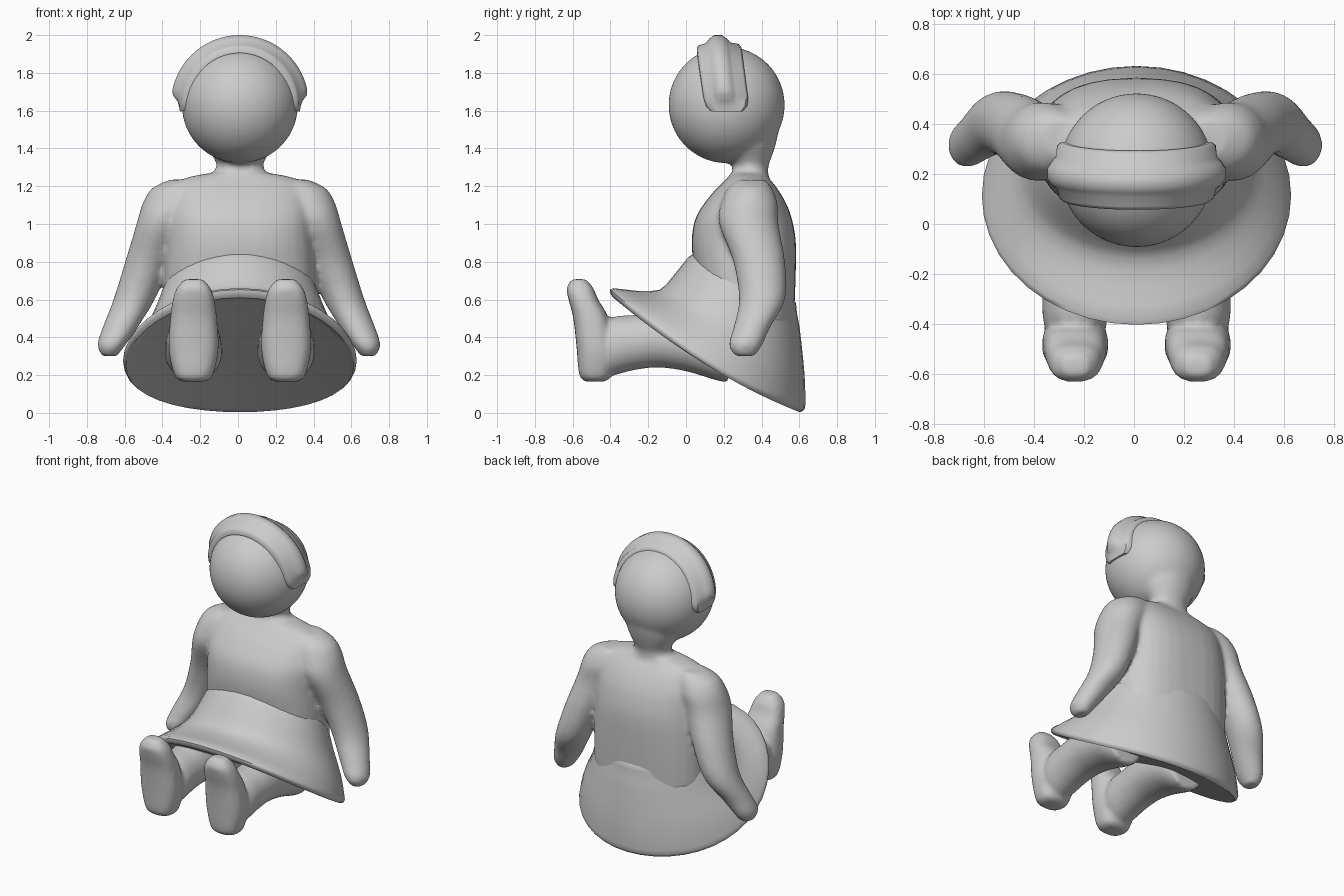
import bpy, bmesh, math

if "Cube" in bpy.data.objects:
    bpy.data.objects.remove(bpy.data.objects["Cube"])

CX = 0.01  # symmetry plane of the figure


def spline(rings, sub):
    """Catmull-Rom interpolation between rings."""
    out = []
    n = len(rings)
    for i in range(n - 1):
        p0, p1, p2, p3 = rings[max(i - 1, 0)], rings[i], rings[i + 1], rings[min(i + 2, n - 1)]
        for k in range(sub):
            t = k / sub
            out.append([b + 0.5 * t * (c - a + t * (2 * a - 5 * b + 4 * c - d + t * (3 * (b - c) + d - a)))
                        for a, b, c, d in zip(p0, p1, p2, p3)])
    out.append(rings[-1])
    return out


def loft(bm, rings, seg=32, sub=4, power=2.0, sag=0.0):
    """Rings are (x, y1, z1, y2, z2, half_width): ovals between two side-view points."""
    loops = []
    for x, y1, z1, y2, z2, hw in spline(rings, sub):
        loop = []
        for i in range(seg):
            a = 2 * math.pi * i / seg
            c, s = math.cos(a), math.sin(a)
            drop = sag * (hw * c / 0.6) ** 2
            c = math.copysign(abs(c) ** (2 / power), c)
            s = math.copysign(abs(s) ** (2 / power), s)
            loop.append(bm.verts.new((CX + x + hw * c,
                                      (y1 + y2) / 2 + s * (y2 - y1) / 2,
                                      (z1 + z2) / 2 + s * (z2 - z1) / 2 - drop)))
        loops.append(loop)
    skin(bm, loops)


def skin(bm, loops):
    n = len(loops[0])
    for a, b in zip(loops, loops[1:]):
        for i in range(n):
            j = (i + 1) % n
            bm.faces.new((a[i], a[j], b[j], b[i]))
    bm.faces.new(loops[0][::-1])
    bm.faces.new(loops[-1])


def finish(bm, name, voxel=0.0, smooth=6, angle=45):
    bmesh.ops.recalc_face_normals(bm, faces=bm.faces[:])
    mesh = bpy.data.meshes.new(name)
    bm.to_mesh(mesh)
    bm.free()
    ob = bpy.data.objects.new(name, mesh)
    bpy.context.collection.objects.link(ob)
    bpy.ops.object.select_all(action='DESELECT')
    ob.select_set(True)
    bpy.context.view_layer.objects.active = ob
    if voxel:
        # fuse overlapping lofts into one soft skin
        r = ob.modifiers.new("fuse", 'REMESH')
        r.mode = 'VOXEL'
        r.voxel_size = voxel
        r.use_smooth_shade = True
        s = ob.modifiers.new("soften", 'SMOOTH')
        s.factor = 0.5
        s.iterations = smooth
    else:
        bpy.ops.object.shade_smooth_by_angle(angle=math.radians(angle))
    return ob


# Body: boxy torso, neck, round head and arms fused together
bm = bmesh.new()
loft(bm, [(0, *r) for r in [
    (.07, .55, .57, .45, .40), (.045, .75, .58, .70, .40),
    (.03, .90, .582, .90, .39), (.05, 1.03, .56, 1.03, .385),
    (.12, 1.14, .525, 1.12, .375), (.19, 1.215, .475, 1.20, .345),
    (.225, 1.25, .44, 1.24, .28), (.24, 1.27, .43, 1.265, .17)]], power=2.5)
# Neck widening into the back of the head
loft(bm, [(0, *r) for r in [
    (.22, 1.22, .44, 1.22, .18), (.25, 1.30, .435, 1.30, .125),
    (.22, 1.35, .452, 1.35, .14), (.16, 1.42, .475, 1.42, .18),
    (.12, 1.52, .495, 1.52, .20), (.12, 1.60, .49, 1.60, .18)]])
bmesh_head = bmesh.ops.create_uvsphere(bm, u_segments=48, v_segments=32, radius=0.308)
bmesh.ops.translate(bm, verts=bmesh_head["verts"], vec=(CX, .215, 1.63))
for s in (-1, 1):
    loft(bm, [(s * x - (.01 if s < 0 else 0), y1, z, y2, z, hw) for x, y1, y2, z, hw in [
        (.28, .27, .42, 1.235, .08), (.32, .22, .455, 1.19, .135),
        (.355, .185, .485, 1.11, .15), (.40, .175, .49, 1.0, .138),
        (.475, .25, .525, .80, .123), (.55, .28, .525, .60, .11),
        (.625, .25, .445, .45, .093), (.67, .225, .405, .36, .075),
        (.68, .26, .365, .30, .04)]], 24)
finish(bm, "body", 0.016, 7)

# Legs with upright feet
bm = bmesh.new()
for s in (-1, 1):
    x = s * 0.245
    loft(bm, [(x, *r) for r in [
        (.27, .40, .22, .16, .12), (.16, .44, .15, .175, .15),
        (0, .50, 0, .22, .148), (-.15, .53, -.15, .24, .14),
        (-.28, .518, -.28, .225, .133), (-.38, .51, -.40, .195, .128),
        (-.5, .46, -.52, .19, .09)]], 24)
    loft(bm, [(x, *r) for r in [
        (-.53, .165, -.44, .165, .055), (-.565, .20, -.40, .19, .10),
        (-.58, .35, -.38, .32, .132), (-.597, .50, -.41, .50, .124),
        (-.622, .60, -.465, .60, .11), (-.632, .66, -.49, .66, .09),
        (-.605, .708, -.53, .708, .05)]], 24, power=2.6)
finish(bm, "legs", 0.014, 6)

# Flared skirt tilted up at the front, sides drooping, closed underneath
bm = bmesh.new()
loft(bm, [(0, *r) for r in [
    (.09, .328, .13, .308, .02), (-.14, .465, .36, .165, .29),
    (-.355, .598, .575, .022, .57), (-.385, .61, .606, .005, .603),
    (-.402, .64, .626, .018, .618), (-.385, .66, .632, .05, .61),
    (-.25, .645, .628, .20, .555), (-.14, .652, .612, .36, .485),
    (-.08, .71, .60, .46, .445), (-.02, .785, .587, .53, .415),
    (.02, .83, .582, .58, .39), (.06, .855, .56, .61, .35)]], 40, sub=2, sag=.055)
finish(bm, "skirt", angle=60)

# Headband: thin strap with a rounded ridge, swept over the head
bm = bmesh.new()
section = [(-.118, .27), (-.118, .298), (-.105, .312), (-.07, .322), (-.052, .346), (-.025, .365),
           (.015, .365), (.042, .346), (.06, .326), (.105, .318), (.118, .30), (.118, .27)]
loops = []
steps = 40
for i in range(steps + 1):
    a = math.radians(-7 + 194 * i / steps)
    h = math.sin(a)
    end = min(i, steps - i)
    wide = (0.72, 0.92, 0.97)[end] if end < 3 else 1.0
    ridge = (0.0, 0.05, 0.25, 0.85)[end] if end < 4 else 1.0
    loop = []
    for y, r in section:
        r = min(r, .32) + max(0, r - .32) * ridge
        loop.append(bm.verts.new((CX + r * math.cos(a), .215 - .04 * max(h, 0) + y * wide,
                                  1.635 + r * h)))
    loops.append(loop)
skin(bm, loops)
finish(bm, "headband")
